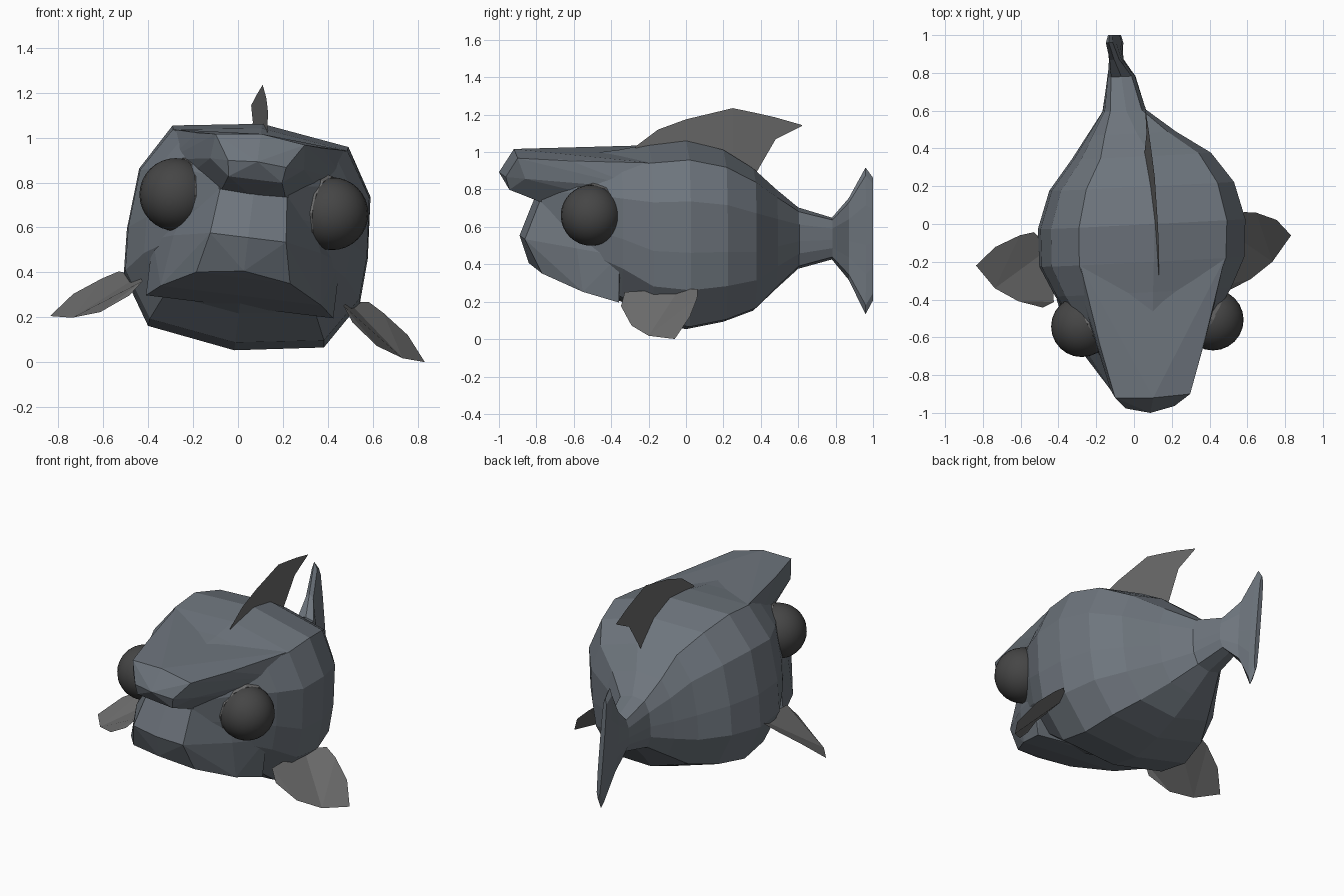
import bpy, bmesh, math
from mathutils import Vector, Matrix

if "Cube" in bpy.data.objects:
    bpy.data.objects.remove(bpy.data.objects["Cube"])

CX, CZ, C, S = 0.045, 0.555, 0.993, 0.122   # body axis and sideways roll


def P(x, y, z, k=0.05, cx=CX, s=S):
    """Upright fish coordinates -> rolled and slightly yawed pose."""
    return Vector((cx + C * x + s * z, y + k * x, CZ - s * x + C * z))


def material(name, col):
    m = bpy.data.materials.new(name)
    m.diffuse_color = (*col, 1)
    m.use_nodes = True
    m.node_tree.nodes["Principled BSDF"].inputs["Base Color"].default_value = m.diffuse_color
    return m


BLUE = material("slate", (0.155, 0.178, 0.205))
DARK = material("dark", (0.06, 0.06, 0.06))
GREY = material("grey", (0.15, 0.15, 0.15))


def finish(bm, name, mat, smooth=False):
    me = bpy.data.meshes.new(name)
    for f in bm.faces:
        f.smooth = smooth
    bm.to_mesh(me)
    bm.free()
    ob = bpy.data.objects.new(name, me)
    bpy.context.collection.objects.link(ob)
    me.materials.append(mat)
    return ob


def hull(name, half):
    """Convex solid from points on one side, mirrored across the fish."""
    bm = bmesh.new()
    for x, y, z in half:
        for s in ((1, -1) if x else (1,)):
            bm.verts.new(P(s * x, y, z))
    bmesh.ops.convex_hull(bm, input=bm.verts)
    loose = [v for v in bm.verts if not v.link_faces]
    bmesh.ops.delete(bm, geom=loose, context='VERTS')
    bmesh.ops.dissolve_limit(bm, angle_limit=math.radians(4),
                             verts=bm.verts, edges=bm.edges)
    bmesh.ops.recalc_face_normals(bm, faces=bm.faces)
    return finish(bm, name, BLUE)


# body and tail: one 12-sided section lofted along the length
HALF = [(0, 1), (.73, .89), (.96, .48), (1, -.06), (.98, -.46), (.73, -.88), (0, -1)]
SECTION = HALF + [(-x, z) for x, z in HALF[-2:0:-1]]
# y, axis x, half width, local bottom, local top, roll
STATIONS = [
    (1.0, -.105, .015, -.35, .31, -.08), (.96, -.105, .025, -.425, .365, -.08),
    (.87, -.095, .035, -.24, .20, -.05), (.78, -.067, .075, -.13, .095, 0),
    (.60, -.05, .115, -.18, .15, .06), (.48, -.01, .23, -.29, .25, .1),
    (.36, .045, .36, -.405, .36, S), (.20, .045, .48, -.465, .46, S),
    (0, CX, .54, -.505, .51, S), (-.20, CX, .535, -.47, .49, S),
    (-.36, CX, .46, -.34, .46, S), (-.60, CX, .31, -.2, .43, S),
    (-.78, CX, .16, -.1, .37, S)]
bm = bmesh.new()
rings = []
for y, cx, w, lo, hi, roll in STATIONS:
    mid, h = (hi + lo) / 2, (hi - lo) / 2
    rings.append([bm.verts.new(P(x * w, y, mid + z * h, cx=cx, s=roll))
                  for x, z in SECTION])
for a, b in zip(rings, rings[1:]):
    for i in range(12):
        j = (i + 1) % 12
        bm.faces.new((a[i], a[j], b[j], b[i]))
bm.faces.new(rings[0])
bm.faces.new(rings[-1])
bmesh.ops.recalc_face_normals(bm, faces=bm.faces)
finish(bm, "body", BLUE)

# overhanging forehead
hull("forehead", [
    (0, -1.0, .34), (.13, -.97, .33), (0, -.92, .465), (.2, -.91, .44),
    (0, -.96, .27), (.12, -.95, .26), (.21, -.87, .33), (.28, -.63, .435),
    (.27, -.6, .27), (.15, -.74, .18), (0, -.78, .18), (0, -.6, .45),
    (.385, -.2, .437), (.4, -.25, .3)])

# snout with a wide, down-sloping lip
hull("snout", [
    (0, -.81, .2), (.15, -.79, .2), (.25, -.6, .19), (.36, -.36, .15),
    (0, -.89, 0), (.17, -.87, 0), (.33, -.6, -.03), (.42, -.38, -.06),
    (0, -.84, -.15), (.21, -.78, -.18), (.36, -.57, -.26), (.42, -.38, -.31),
    (0, -.35, -.31)])

# bulging eyes in faceted sockets
for s, side in ((1, "right"), (-1, "left")):
    c = P(s * .35, -.525, .145) + Vector((.008, 0, .005))
    bm = bmesh.new()
    bmesh.ops.create_uvsphere(bm, u_segments=24, v_segments=16, radius=.162,
                              matrix=Matrix.Translation(c))
    finish(bm, side + "_eye", DARK, True)
    out = (P(s * .88, -.45, 0, 0) - P(0, 0, 0, 0)).normalized()
    rot = out.to_track_quat('Z', 'Y').to_matrix().to_4x4()
    bm = bmesh.new()
    bmesh.ops.create_cone(bm, cap_ends=True, segments=12, radius1=.185, radius2=.165,
                          depth=.1, matrix=Matrix.Translation(c - out * .065) @ rot)
    finish(bm, side + "_eye_socket", GREY)

# thin paired side fins
FIN = [(.45, -.37, -.25), (.5, -.395, -.32), (.62, -.35, -.41), (.74, -.27, -.45),
       (.84, -.14, -.455), (.75, -.05, -.345), (.63, .0, -.26), (.56, .01, -.22),
       (.47, -.08, -.23)]
for s, side in ((1, "right"), (-1, "left")):
    bm = bmesh.new()
    v = [bm.verts.new(P(s * x, y, z, .095) + Vector((.008, 0, 0))) for x, y, z in FIN]
    for q in ((0, 1, 2), (0, 2, 3, 8), (8, 3, 6, 7), (3, 4, 5, 6)):
        bm.faces.new([v[i] for i in q])
    finish(bm, side + "_side_fin", GREY)

# thin swept dorsal fin: y, base z, top z
DORSAL = [(-.27, 1.02, 1.03), (-.15, 1.0, 1.12), (0, 1.0, 1.175),
          (.25, .96, 1.235), (.37, .88, 1.21), (.48, 1.07, 1.185), (.62, 1.14, 1.145)]
bm = bmesh.new()
cols = [[bm.verts.new((.115 - .09 * y - .02 * y * y + .12 * (z - 1.08), y, z))
         for z in (lo, hi)] for y, lo, hi in DORSAL]
for a, b in zip(cols, cols[1:]):
    bm.faces.new((a[0], b[0], b[1], a[1]))
finish(bm, "dorsal_fin", GREY)
